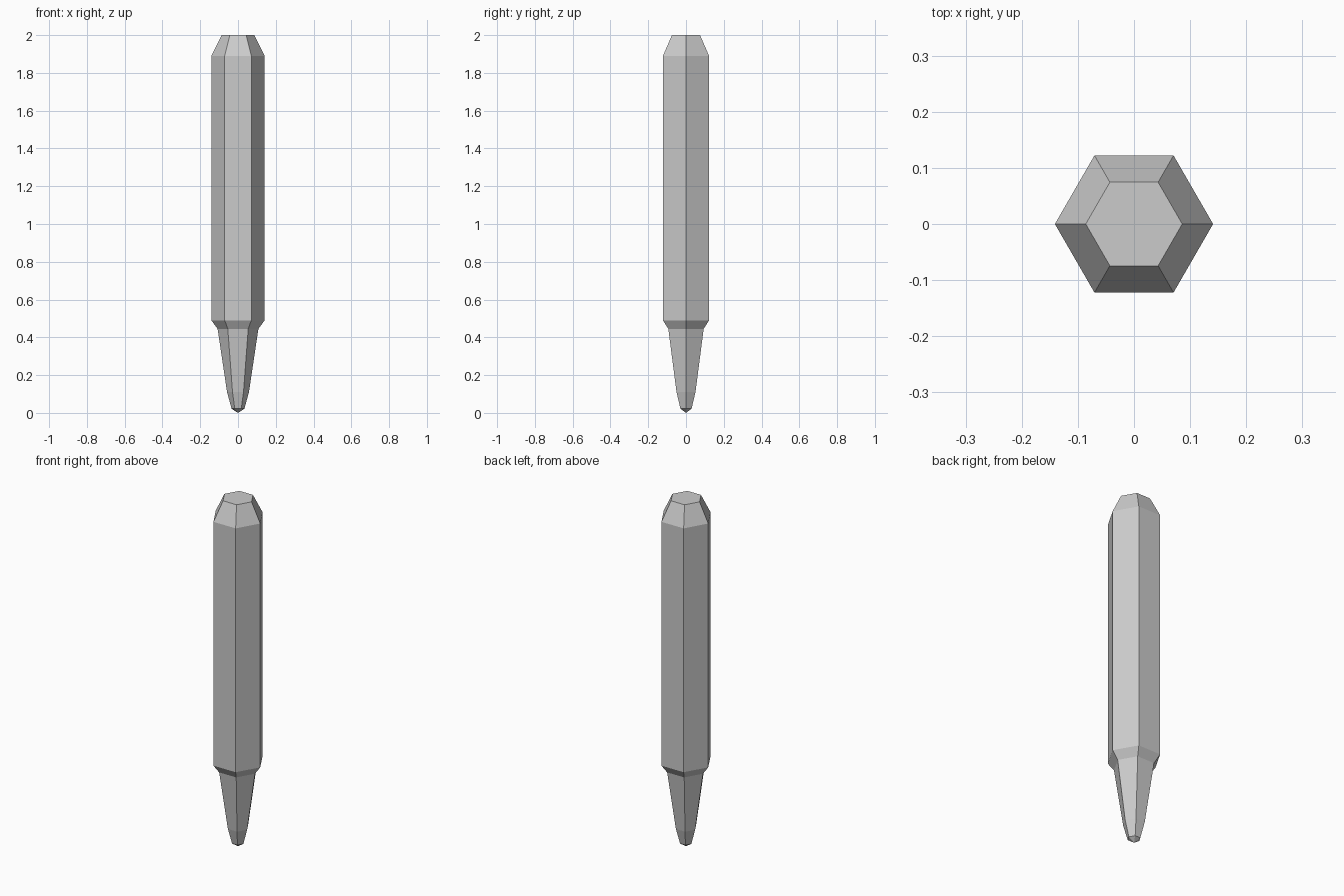
import bpy, bmesh
from math import cos, sin, pi

if "Cube" in bpy.data.objects:
    bpy.data.objects.remove(bpy.data.objects["Cube"])

SIDES = 6
# (radius, height) profile from the tip's rim to the striking end
PROFILE = [(0.034, 0.022), (0.058, 0.11), (0.108, 0.445),
           (0.141, 0.49), (0.141, 1.89), (0.086, 2.0)]


def hex_ring(bm, r, z):
    return [bm.verts.new((r * cos(2 * pi * i / SIDES), r * sin(2 * pi * i / SIDES), z))
            for i in range(SIDES)]


# Hexagonal punch: stacked rings, flat top, pointed tip
bm = bmesh.new()
rings = [hex_ring(bm, r, z) for r, z in PROFILE]
tip = bm.verts.new((0, 0, 0))
for i in range(SIDES):
    j = (i + 1) % SIDES
    bm.faces.new((tip, rings[0][j], rings[0][i]))
    for lo, hi in zip(rings, rings[1:]):
        bm.faces.new((lo[i], lo[j], hi[j], hi[i]))
bm.faces.new(rings[-1])
bmesh.ops.recalc_face_normals(bm, faces=bm.faces)

mesh = bpy.data.meshes.new("center_punch")
bm.to_mesh(mesh)
bm.free()
punch = bpy.data.objects.new("center_punch", mesh)
bpy.context.collection.objects.link(punch)
